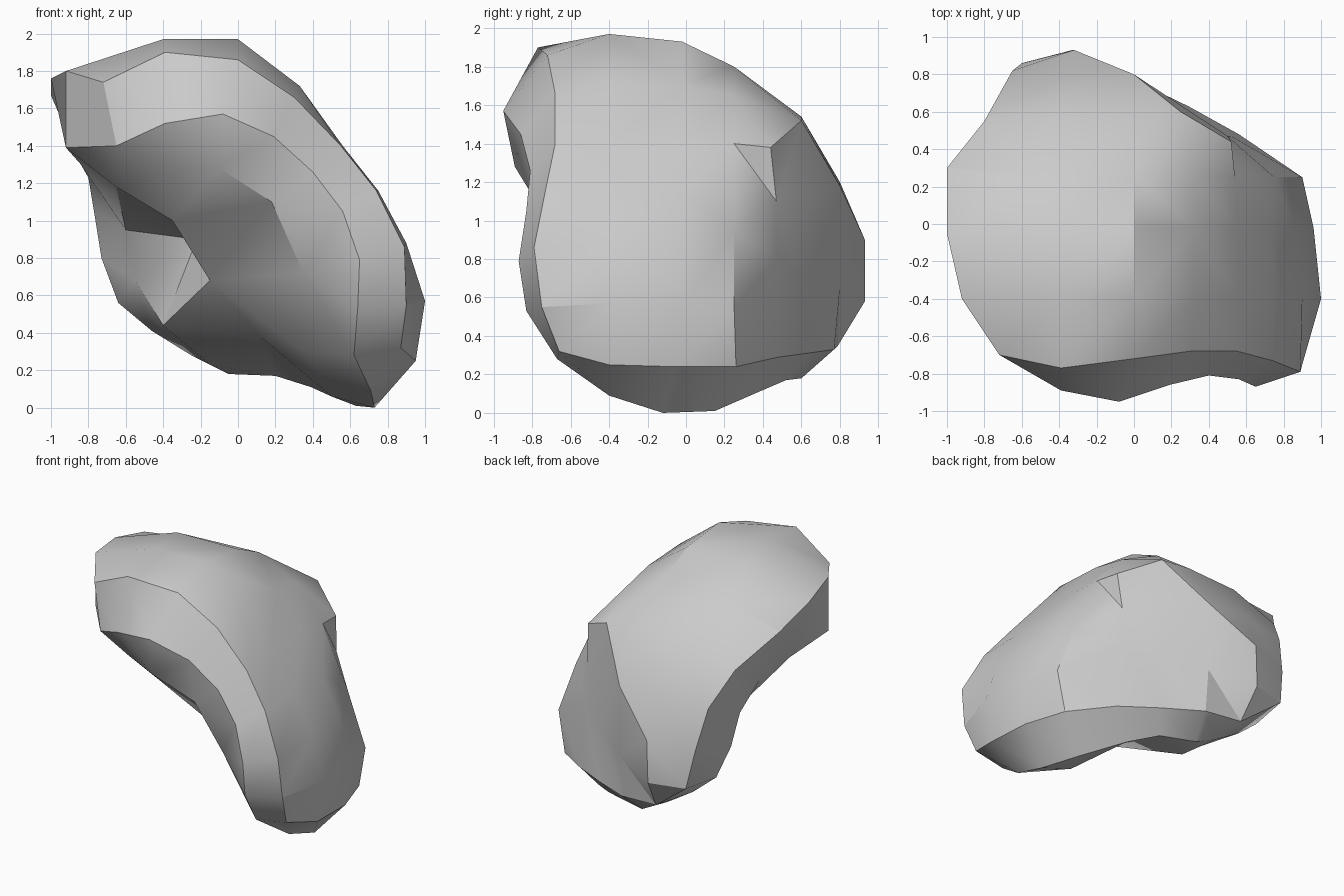
import bpy
import bmesh
from mathutils import Vector
from mathutils.geometry import delaunay_2d_cdt

default_cube = bpy.data.objects.get("Cube")
if default_cube:
    bpy.data.objects.remove(default_cube, do_unlink=True)

# Matching rims of the thick curved shell: front, underside, back, left
outer_rim = [
    (-.72, -.7, 1.74), (-.39, -.77, 1.9), (0, -.72, 1.86), (.3, -.68, 1.66),
    (.55, -.68, 1.4), (.74, -.73, 1.16), (.89, -.79, .86), (.9, -.75, .55),
    (.87, -.66, .32), (.95, -.4, .25), (.94, -.05, .24), (.84, .26, .24),
    (.56, .48, .29), (.29, .63, .31), (0, .77, .33), (-.3, .79, .35),
    (-.6, .86, .58), (-.65, .82, .86), (-.7, .73, 1.17), (-.8, .55, 1.42),
    (-1, .3, 1.67), (-1, -.05, 1.76), (-.92, -.4, 1.8)]
inner_rim = [
    (-.65, -.73, 1.4), (-.39, -.89, 1.52), (-.08, -.95, 1.57), (.19, -.86, 1.45),
    (.4, -.81, 1.26), (.56, -.83, 1.05), (.65, -.87, .79), (.64, -.83, .53),
    (.62, -.67, .28), (.71, -.4, .09), (.73, -.12, 0), (.63, .15, .01),
    (.39, .38, .11), (.2, .52, .17), (-.05, .6, .18), (-.25, .58, .28),
    (-.46, .57, .41), (-.64, .55, .56), (-.73, .5, .8), (-.77, .45, 1.05),
    (-.8, .26, 1.23), (-.84, -.05, 1.3), (-.92, -.4, 1.39)]

# Domed outside, as cross-sections (x, z) at each depth y
dome_sections = {
    -.4: [(-.4, 1.97), (0, 1.97), (.33, 1.72), (.56, 1.4), (.75, 1.16),
          (.9, .88), (1, .57)],
    -.02: [(-.5, 1.92), (0, 1.93), (.33, 1.7), (.55, 1.4), (.73, 1.15),
           (.86, .9), (.96, .57)],
    .25: [(-.5, 1.77), (0, 1.8), (.32, 1.65), (.54, 1.4), (.75, .95),
          (.9, .55)],
    .44: [(.52, 1.38)],
    .47: [(.5, 1.1), (.52, .8)],
    .6: [(-.4, 1.52), (0, 1.54), (.25, 1.52), (.29, .7)],
    .8: [(-.35, 1.2), (0, 1.18), (0, .65)],
    .93: [(-.32, .9), (-.33, .58)]}
dome = [(x, y, z) for y, row in dome_sections.items() for x, z in row]

# Hollow inside of the shell: front lobe, deep middle, back lobe
hollow = [(-.1, -.89, 1.28), (.18, -.78, 1.1), (.35, -.68, .72),
          (-.45, -.68, 1.25), (-.35, -.45, 1), (-.65, -.45, 1.18),
          (-.15, -.2, .68), (-.22, .05, .9), (-.6, .28, .95),
          (-.55, .28, .68), (-.4, .2, .44), (-.15, .34, .23),
          (.12, -.08, .38), (.35, -.33, .3), (.5, -.08, .06)]

# Both sheets are triangulated as seen along this diagonal
to_plane = Vector((1, 1, 1)).rotation_difference(Vector((0, 0, 1)))


def add_sheet(bm, rim, inside):
    """Fill a rim with a faceted sheet through the inside points."""
    points = [Vector(p) for p in rim + inside]
    flat = [(to_plane @ p).to_2d() for p in points]
    count = len(rim)
    border = [(i, (i + 1) % count) for i in range(count)]
    result = delaunay_2d_cdt(flat, border, [], 1, 0.00001)
    verts = [bm.verts.new(p) for p in points]
    source = [origin[0] for origin in result[3]]
    for face in result[2]:
        bm.faces.new([verts[source[i]] for i in face])
    return verts[:count]


# Join the sheets with the flat edge band
bm = bmesh.new()
outer = add_sheet(bm, outer_rim, dome)
inner = add_sheet(bm, inner_rim, hollow)
for i in range(len(outer)):
    bm.faces.new((outer[i - 1], outer[i], inner[i], inner[i - 1]))
bmesh.ops.recalc_face_normals(bm, faces=bm.faces)
mesh = bpy.data.meshes.new("curved_shell")
bm.to_mesh(mesh)
bm.free()

# Plain grey surface
grey = bpy.data.materials.new("plain_grey")
grey.use_nodes = True
colour = (.6, .6, .6, 1)
grey.diffuse_color = colour
shader = next(n for n in grey.node_tree.nodes if n.type == "BSDF_PRINCIPLED")
shader.inputs["Base Color"].default_value = colour
mesh.materials.append(grey)

shell = bpy.data.objects.new("curved_shell", mesh)
bpy.context.collection.objects.link(shell)
bpy.ops.object.select_all(action="DESELECT")
shell.select_set(True)
bpy.context.view_layer.objects.active = shell
bpy.ops.object.shade_smooth_by_angle(angle=.52)
